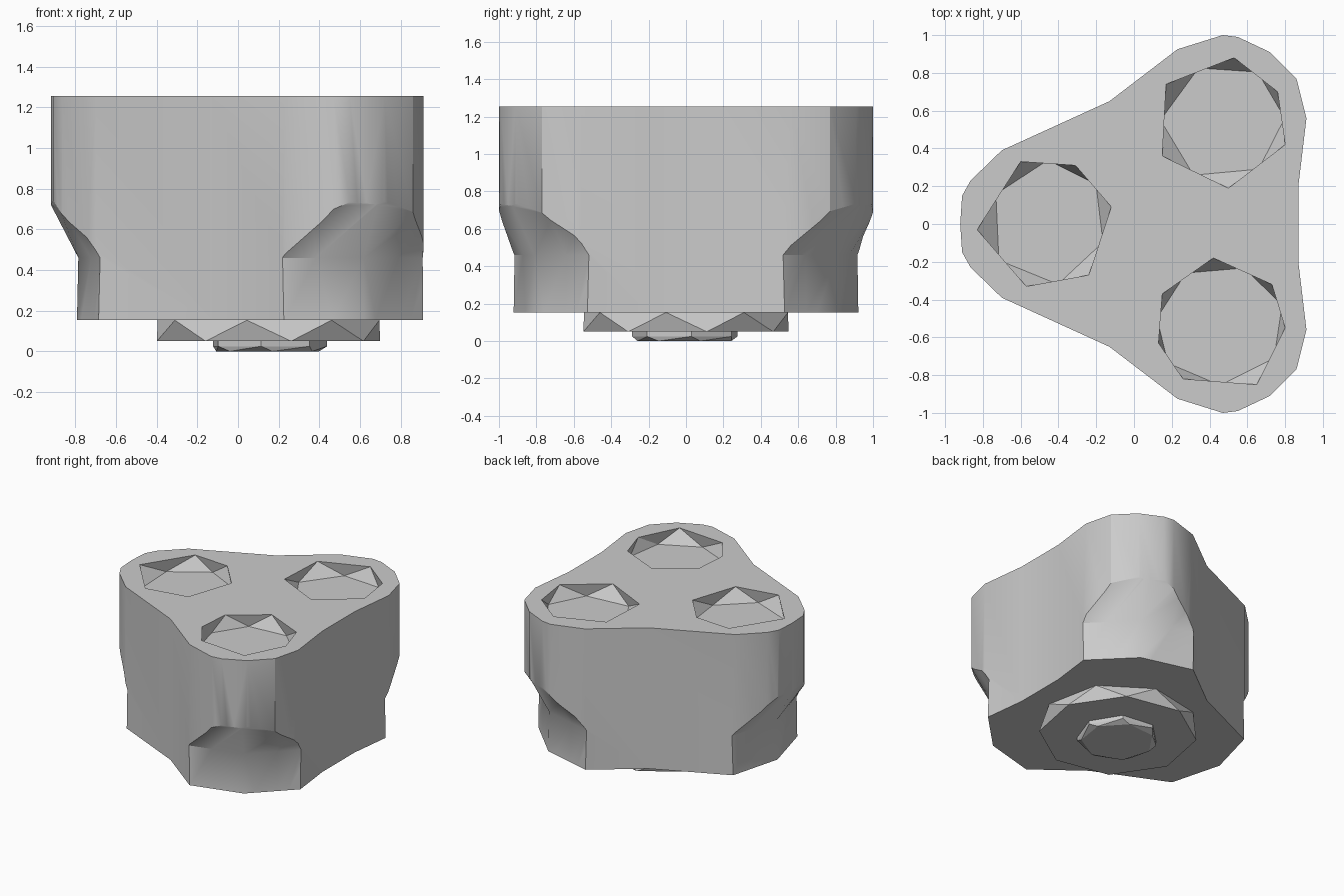
import bpy, bmesh, math

if "Cube" in bpy.data.objects:
    bpy.data.objects.remove(bpy.data.objects["Cube"], do_unlink=True)

grey = bpy.data.materials.new("plain grey")
grey.use_nodes = True
COLOR = (0.6, 0.6, 0.6, 1)
grey.diffuse_color = COLOR
grey.node_tree.nodes["Principled BSDF"].inputs["Base Color"].default_value = COLOR

AXIS_X = 0.15  # centre of the three lobes
TOP = 1.255
BASE = 0.153


def loft(name, rings):
    """Skin a stack of equal-length rings with triangles and cap both ends."""
    bm = bmesh.new()
    loops = [[bm.verts.new(p) for p in ring] for ring in rings]
    n = len(loops[0])
    for low, high in zip(loops, loops[1:]):
        for i in range(n):
            j = (i + 1) % n
            bm.faces.new((low[i], low[j], high[j]))
            bm.faces.new((low[i], high[j], high[i]))
    bm.faces.new(loops[0][::-1])
    bm.faces.new(loops[-1])
    bmesh.ops.recalc_face_normals(bm, faces=bm.faces)
    mesh = bpy.data.meshes.new(name)
    bm.to_mesh(mesh)
    bm.free()
    mesh.materials.append(grey)
    obj = bpy.data.objects.new(name, mesh)
    bpy.context.collection.objects.link(obj)
    return obj


def circle(radius, z, sides, turn=0.0, odd_scale=1.0):
    """Ring of points; odd_scale pulls every second point inwards."""
    ring = []
    for i in range(sides):
        a = turn + math.tau * i / sides
        r = radius * (odd_scale if i % 2 else 1)
        ring.append((AXIS_X + r * math.cos(a), r * math.sin(a), z))
    return ring


def boolean(target, cutter, operation):
    mod = target.modifiers.new(cutter.name, "BOOLEAN")
    mod.operation = operation
    mod.solver = "EXACT"
    mod.object = cutter
    cutter.hide_render = True


# Three-lobed body, half outline mirrored across y
half = [(-0.92, 0), (-0.91, 0.15), (-0.865, 0.23), (-0.70, 0.39), (-0.13, 0.65),
        (0.23, 0.925), (0.47, 1.0), (0.55, 0.99), (0.72, 0.91), (0.86, 0.77),
        (0.913, 0.56), (0.87, 0.2)]
outline = half + [(x, -y) for x, y in half[:0:-1]]
body = loft("body", [[(x, y, z) for x, y in outline] for z in (BASE, TOP)])

# Envelope that trims the lobes: twelve flats below, flaring to a round above
FLAT = math.cos(math.pi / 12)
envelope = loft("lobe_trim_helper", [circle(0.945, 0, 24, 0, FLAT),
                                     circle(0.935, 0.46, 24, 0, FLAT),
                                     circle(1.075, 0.73, 24),
                                     circle(1.4, 1.4, 24)])
boolean(body, envelope, "INTERSECT")

# Faceted pocket in each lobe, its floor turned half a side from the rim
pockets = {
    "right": [(-0.60, 0.33), (-0.31, 0.31), (-0.12, 0.09), (-0.24, -0.27),
              (-0.57, -0.33), (-0.83, -0.03)],
    "back_left": [(0.17, 0.74), (0.53, 0.88), (0.76, 0.70), (0.80, 0.42),
                  (0.50, 0.19), (0.15, 0.36)],
    "front_left": [(0.15, -0.37), (0.42, -0.18), (0.73, -0.32), (0.80, -0.55),
                   (0.65, -0.85), (0.26, -0.82), (0.13, -0.63)],
}
DEPTH = 0.1
FLOOR_SPREAD = 1.06
for side, rim in pockets.items():
    cx = sum(p[0] for p in rim) / len(rim)
    cy = sum(p[1] for p in rim) / len(rim)
    floor = []
    for (ax, ay), (bx, by) in zip(rim, rim[1:] + rim[:1]):
        floor.append((cx + ((ax + bx) / 2 - cx) * FLOOR_SPREAD,
                      cy + ((ay + by) / 2 - cy) * FLOOR_SPREAD, TOP - DEPTH))
    rings = [floor] + [[(x, y, z) for x, y in rim] for z in (TOP, TOP + 0.1)]
    boolean(body, loft(side + "_pocket_helper", rings), "DIFFERENCE")

# Stepped foot under the body, each step a twisted polygon
loft("foot_plate", [circle(0.56, 0.05, 8, 0.2),
                    circle(0.555, BASE, 8, 0.2 - math.pi / 8)])
loft("foot_boss", [circle(0.26, 0, 7, 0.3), circle(0.29, 0.025, 7, 0.1),
                   circle(0.29, 0.05, 7, 0.1)])

# Bake the cuts, then smooth the gentle curves
bpy.context.view_layer.update()
graph = bpy.context.evaluated_depsgraph_get()
baked = bpy.data.meshes.new_from_object(body.evaluated_get(graph))
body.modifiers.clear()
body.data = baked
for obj in list(bpy.context.scene.objects):
    if obj.name.endswith("_helper"):
        bpy.data.objects.remove(obj, do_unlink=True)

bpy.ops.object.select_all(action="DESELECT")
body.select_set(True)
bpy.context.view_layer.objects.active = body
bpy.ops.object.shade_smooth_by_angle(angle=math.radians(30))
